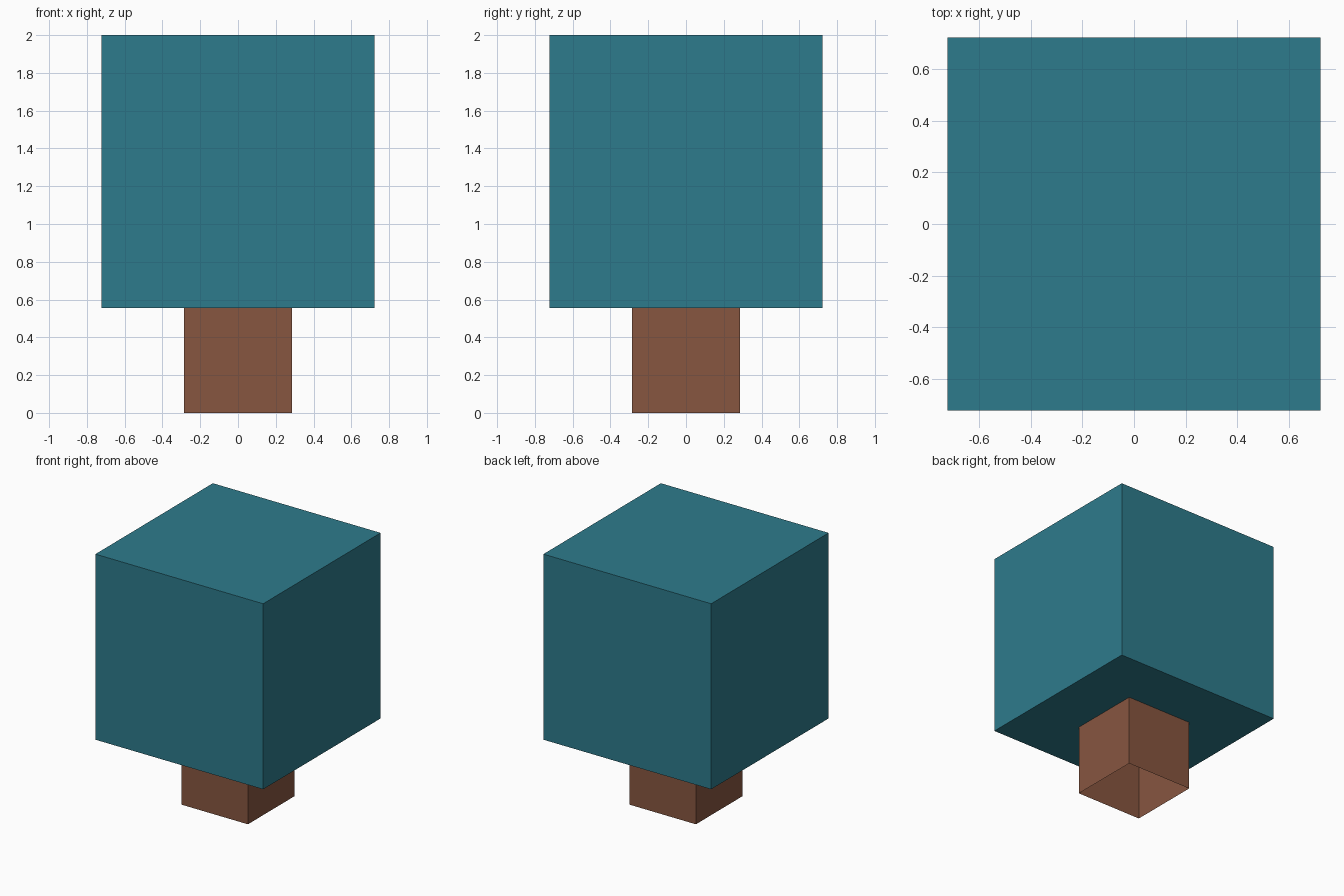
import bpy
import bmesh
from mathutils import Matrix

if "Cube" in bpy.data.objects:
    bpy.data.objects.remove(bpy.data.objects["Cube"])


def material(name, rgb):
    m = bpy.data.materials.new(name)
    m.diffuse_color = (*rgb, 1.0)
    m.use_nodes = True
    m.node_tree.nodes["Principled BSDF"].inputs["Base Color"].default_value = m.diffuse_color
    return m


def box(name, half, z0, z1, mat, open_ends=False):
    bm = bmesh.new()
    bmesh.ops.create_cube(bm, size=1.0)
    if open_ends:
        ends = [f for f in bm.faces if abs(f.normal.z) > 0.5]
        bmesh.ops.delete(bm, geom=ends, context='FACES_ONLY')
    bm.transform(Matrix.Translation((0, 0, (z0 + z1) / 2))
                 @ Matrix.Diagonal((2 * half, 2 * half, z1 - z0, 1)))
    mesh = bpy.data.meshes.new(name)
    bm.to_mesh(mesh)
    bm.free()
    mesh.materials.append(mat)
    ob = bpy.data.objects.new(name, mesh)
    bpy.context.collection.objects.link(ob)
    return ob


teal = material("teal leaves", (0.027, 0.198, 0.262))
brown = material("brown bark", (0.242, 0.093, 0.051))

# Trunk: four thin walls, open underneath
box("trunk", 0.285, 0.0, 0.556, brown, open_ends=True)
# Foliage: plain closed cube
box("foliage", 0.722, 0.556, 2.0, teal)
